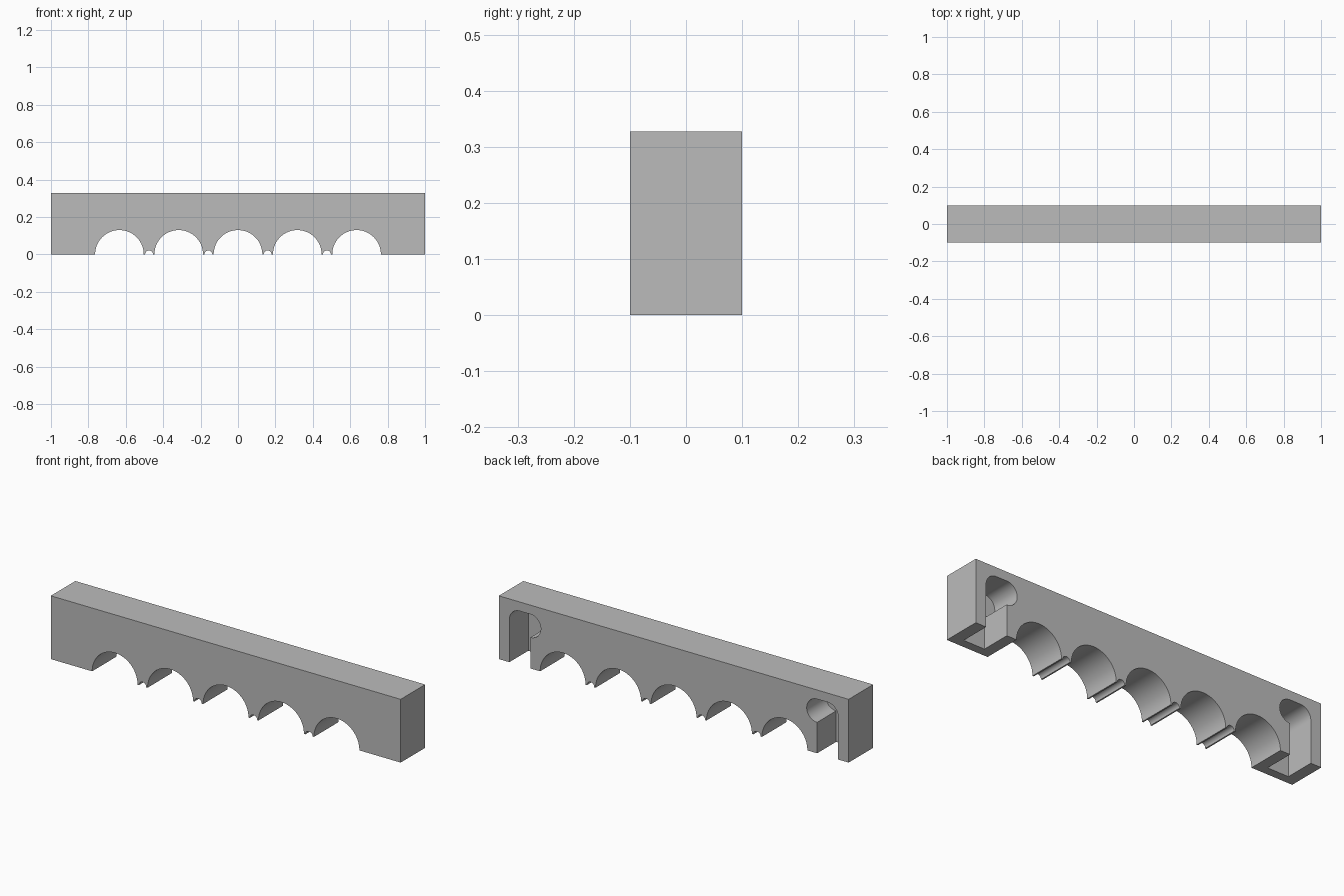
import bpy, bmesh, math

if "Cube" in bpy.data.objects:
    bpy.data.objects.remove(bpy.data.objects["Cube"])

HALF, DEPTH, HEIGHT = 1.0, 0.1, 0.327
PITCH, ARCH_R, NOTCH_R = 0.317, 0.13, 0.021
SLOT_R, SLOT_Z, SLOT_FLOOR = 0.06, 0.22, -0.055

grey = bpy.data.materials.new("plain grey")
grey.diffuse_color = (0.5, 0.5, 0.5, 1)
grey.use_nodes = True
grey.node_tree.nodes["Principled BSDF"].inputs["Base Color"].default_value = grey.diffuse_color


def arc(cx, cz, r, start, end, n):
    """Points on an arc in the x-z plane, angles in degrees."""
    angles = [math.radians(start + (end - start) * i / n) for i in range(n + 1)]
    return [(cx + r * math.cos(a), cz + r * math.sin(a)) for a in angles]


def extrude_profile(name, points, y0, y1):
    """Closed prism from an x-z outline."""
    bm = bmesh.new()
    face = bm.faces.new([bm.verts.new((x, y0, z)) for x, z in points])
    moved = bmesh.ops.extrude_face_region(bm, geom=[face])["geom"]
    verts = [g for g in moved if isinstance(g, bmesh.types.BMVert)]
    bmesh.ops.translate(bm, verts=verts, vec=(0, y1 - y0, 0))
    bmesh.ops.recalc_face_normals(bm, faces=bm.faces)
    mesh = bpy.data.meshes.new(name)
    bm.to_mesh(mesh)
    bm.free()
    mesh.materials.append(grey)
    obj = bpy.data.objects.new(name, mesh)
    bpy.context.collection.objects.link(obj)
    return obj


# Bar outline: five large arches with a small notch between neighbours
outline = [(HALF, 0), (HALF, HEIGHT), (-HALF, HEIGHT), (-HALF, 0)]
for i in range(-2, 3):
    outline += arc(i * PITCH, 0, ARCH_R, 180, 0, 40)
    if i < 2:
        outline += arc((i + 0.5) * PITCH, 0, NOTCH_R, 180, 0, 16)
bar = extrude_profile("rack_bar", outline, -DEPTH, DEPTH)

# Hooked mounting slots: open at the bottom and back, turning inward at the top
hook = [(0.82, -0.05), (0.94, -0.05)]
hook += arc(0.88, SLOT_Z, SLOT_R, 0, 90, 14)
hook += arc(0.82, SLOT_Z, SLOT_R, 90, 270, 28)
for side in (-1, 1):
    cutter = extrude_profile("slot_cutter", [(side * x, z) for x, z in hook],
                             SLOT_FLOOR, DEPTH + 0.05)
    cutter.hide_render = True
    cut = bar.modifiers.new("slot", "BOOLEAN")
    cut.operation, cut.solver, cut.object = "DIFFERENCE", "EXACT", cutter
    bpy.context.view_layer.objects.active = bar
    bpy.ops.object.modifier_apply(modifier=cut.name)
    bpy.data.objects.remove(cutter)

# Smooth the curved walls, keep the rims sharp
bpy.ops.object.select_all(action="DESELECT")
bar.select_set(True)
bpy.context.view_layer.objects.active = bar
bpy.ops.object.shade_smooth_by_angle(angle=math.radians(30))
